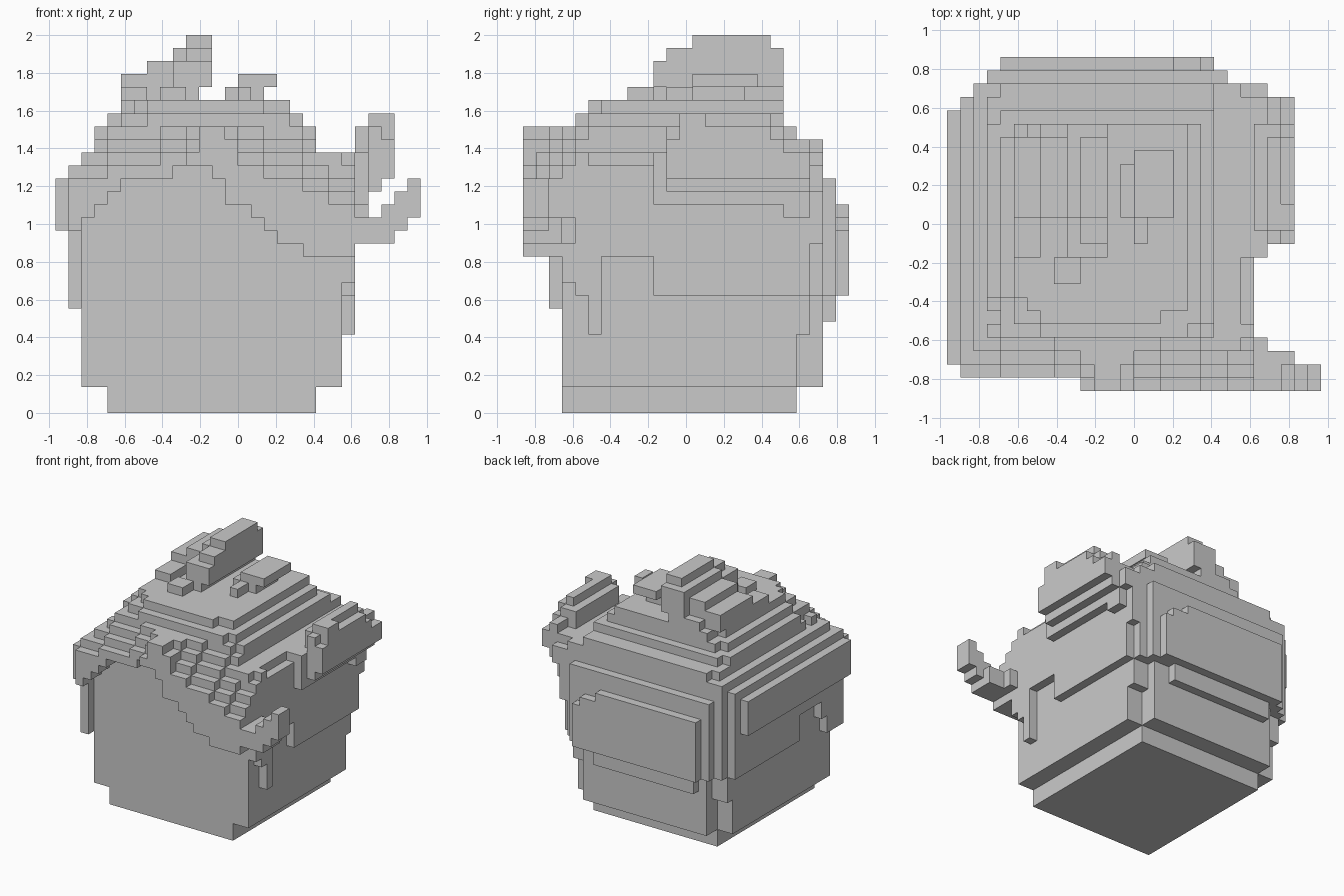
import bpy, bmesh

if "Cube" in bpy.data.objects:
    bpy.data.objects.remove(bpy.data.objects["Cube"])

U = 2 / 29                      # edge length of one block
NX, NY = 28, 25                 # overall footprint in blocks

mat = bpy.data.materials.new("light_grey")
mat.diffuse_color = (0.59, 0.59, 0.59, 1)
mat.use_nodes = True
mat.node_tree.nodes["Principled BSDF"].inputs["Base Color"].default_value = mat.diffuse_color

solid = set()                   # every filled block, whatever its part
parts = {}                      # part name -> its blocks


def add(part, *boxes):
    """Fill boxes given as (x0, x1, y0, y1, z0, z1) in block units."""
    cells = parts.setdefault(part, set())
    for x0, x1, y0, y1, z0, z1 in boxes:
        for x in range(x0, x1):
            for y in range(y0, y1):
                for z in range(z0, z1):
                    if (x, y, z) not in solid:
                        solid.add((x, y, z))
                        cells.add((x, y, z))


# neck base and cross-shaped head
add("neck", (4, 20, 3, 21, 0, 2))
add("head", (2, 22, 3, 21, 2, 18), (4, 20, 21, 23, 2, 18))

# hair dome, stepped towards the crown, with the front left corner cut back
add("hair_dome", (1, 23, 3, 22, 16, 19), (2, 22, 3, 23, 16, 20))
add("hair_dome", (3, 20, 6, 22, 20, 21), (4, 20, 5, 23, 20, 21), (6, 19, 4, 23, 20, 21))
add("hair_dome", (3, 20, 7, 20, 21, 22), (4, 20, 5, 21, 21, 22), (6, 19, 4, 21, 21, 22))
add("hair_dome", (4, 19, 7, 19, 22, 23), (5, 19, 5, 20, 22, 23), (7, 18, 4, 20, 22, 23))
add("hair_dome", (5, 18, 7, 18, 23, 24), (6, 18, 6, 20, 23, 24), (7, 16, 5, 20, 23, 24))

# side hair with sideburns: (y0, y1, lowest block)
for y0, y1, low in ((3, 4, 10), (4, 5, 9), (5, 6, 6), (6, 10, 12), (10, 22, 9)):
    add("right_side_hair", (22, 23, y0, y1, low, 18))
for y0, y1, low in ((2, 5, 8), (5, 6, 10), (6, 10, 12), (10, 22, 9)):
    add("left_side_hair", (1, 2, y0, y1, low, 18))
add("left_side_hair", (0, 1, 2, 21, 14, 18))

# hair at the back of the head, with a flat panel sloping at one end
add("back_hair", (2, 4, 21, 22, 6, 18), (20, 22, 21, 22, 6, 18),
    (2, 22, 22, 23, 9, 18), (3, 21, 23, 24, 9, 18), (5, 18, 23, 24, 7, 9),
    (4, 17, 24, 25, 9, 16), (17, 19, 24, 25, 9, 15), (19, 20, 24, 25, 9, 14))

# fringe: lower edge and front top edge per column, rising towards the back
low_edge = [14, 15, 16, 17] + [18] * 4 + [19] * 3 + [18, 16, 16, 15, 14, 13, 13, 12, 12, 12, 12]
top_edge = [18, 18, 18, 19, 19, 19, 19] + [20] * 6 + [19, 19, 18, 18, 18, 17, 17, 16, 16]
for n, (low, top) in enumerate(zip(low_edge, top_edge)):
    x = n + 1
    cap = {1: 19, 2: 20}.get(x, 22 if x < 20 else 20)
    for y in range(0 if x >= 10 else 1, 5):
        rise = y if x >= 10 else y - 1
        add("fringe", (x, x + 1, y, y + 1, low if y < 3 else 16, min(top + rise, cap)))
add("fringe", (11, 14, 0, 4, 19, 21), (11, 13, 0, 3, 21, 22), (12, 14, 4, 5, 22, 23))

# curled tip of the fringe on the right
add("fringe_tip", (22, 24, 0, 4, 13, 15), (24, 26, 0, 3, 13, 15), (25, 27, 0, 2, 14, 16),
    (26, 28, 0, 2, 15, 17), (27, 28, 0, 2, 17, 18))

# lock sticking out of the right side, curling down at the back
add("side_lock", (22, 24, 10, 20, 16, 20), (21, 24, 11, 22, 18, 20), (23, 24, 12, 20, 20, 22),
    (24, 25, 11, 22, 17, 21), (25, 26, 11, 22, 18, 20), (25, 26, 11, 20, 20, 21),
    (24, 25, 11, 20, 21, 22), (24, 25, 12, 19, 22, 23), (25, 26, 12, 19, 21, 22),
    (25, 26, 12, 14, 22, 23), (22, 24, 20, 22, 15, 18), (22, 24, 22, 23, 17, 19),
    (22, 23, 22, 23, 13, 19))

# tall tuft and small tuft on the crown
add("tall_tuft", (10, 12, 13, 19, 25, 29), (9, 11, 13, 20, 24, 28), (7, 11, 13, 19, 24, 27),
    (5, 11, 13, 19, 24, 26), (11, 12, 19, 20, 25, 28), (7, 9, 19, 20, 24, 25),
    (10, 12, 11, 13, 25, 28), (9, 11, 10, 13, 24, 27), (11, 12, 10, 13, 25, 27),
    (8, 10, 8, 10, 24, 25), (5, 7, 10, 13, 24, 25))
add("small_tuft", (14, 17, 13, 18, 25, 26), (13, 16, 13, 17, 24, 25), (14, 15, 11, 13, 24, 25))


# exposed block faces: direction and its four corners, wound outwards
SIDES = {
    (1, 0, 0): ((1, 0, 0), (1, 1, 0), (1, 1, 1), (1, 0, 1)),
    (-1, 0, 0): ((0, 0, 0), (0, 0, 1), (0, 1, 1), (0, 1, 0)),
    (0, 1, 0): ((0, 1, 0), (0, 1, 1), (1, 1, 1), (1, 1, 0)),
    (0, -1, 0): ((0, 0, 0), (1, 0, 0), (1, 0, 1), (0, 0, 1)),
    (0, 0, 1): ((0, 0, 1), (1, 0, 1), (1, 1, 1), (0, 1, 1)),
    (0, 0, -1): ((0, 0, 0), (0, 1, 0), (1, 1, 0), (1, 0, 0)),
}


def build(name, cells):
    """Turn a part's blocks into one mesh, leaving out hidden faces."""
    bm = bmesh.new()
    verts = {}
    for x, y, z in sorted(cells):
        for (dx, dy, dz), quad in SIDES.items():
            if (x + dx, y + dy, z + dz) in solid:
                continue
            face = []
            for cx, cy, cz in quad:
                p = (x + cx, y + cy, z + cz)
                if p not in verts:
                    verts[p] = bm.verts.new(((p[0] - NX / 2) * U, (p[1] - NY / 2) * U, p[2] * U))
                face.append(verts[p])
            bm.faces.new(face)
    bmesh.ops.dissolve_limit(bm, angle_limit=0.01, verts=bm.verts[:], edges=bm.edges[:])
    mesh = bpy.data.meshes.new(name)
    bm.to_mesh(mesh)
    bm.free()
    mesh.materials.append(mat)
    bpy.context.collection.objects.link(bpy.data.objects.new(name, mesh))


for part_name, part_cells in parts.items():
    build(part_name, part_cells)
